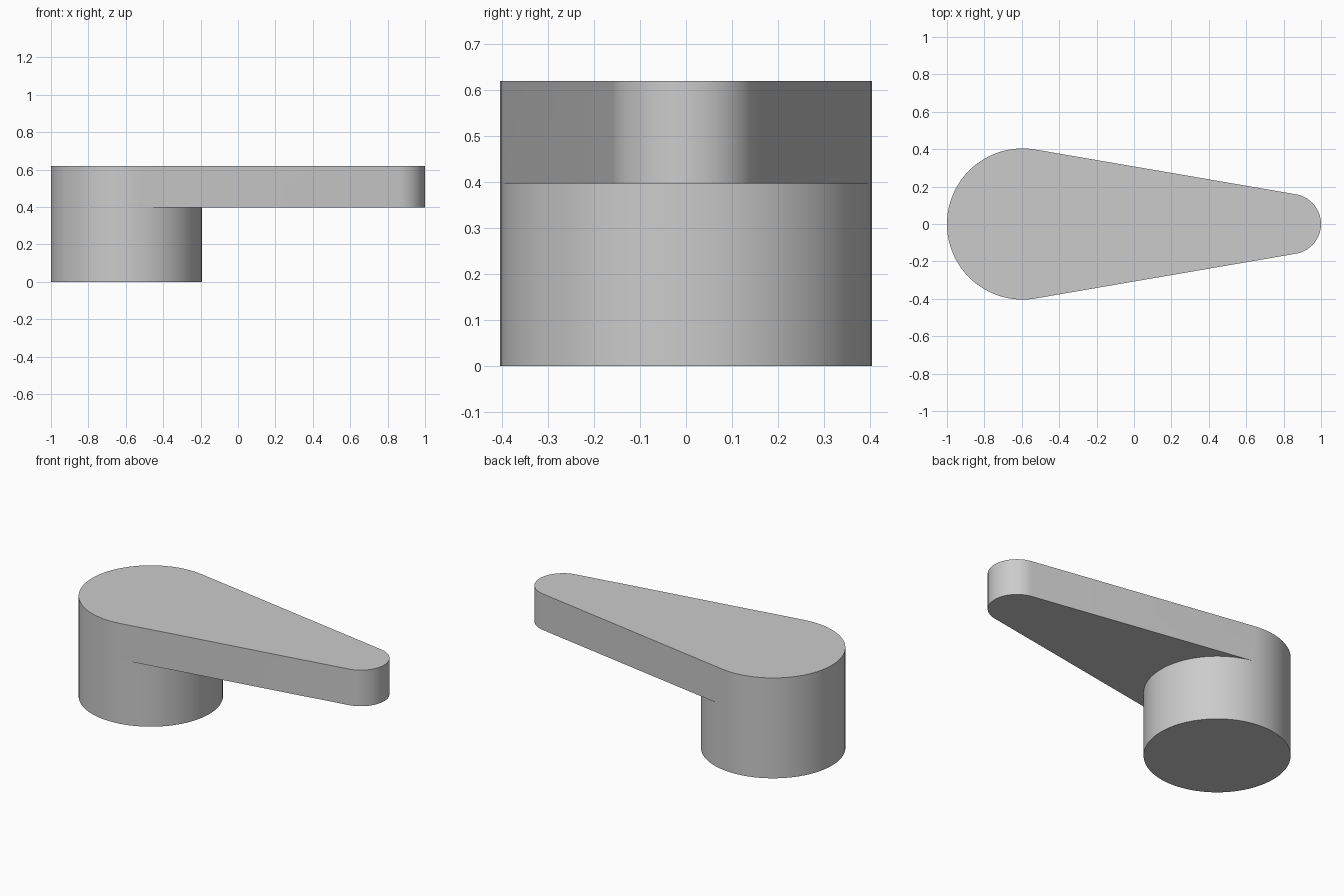
import bpy
import bmesh
from math import acos, cos, sin, pi, radians

if "Cube" in bpy.data.objects:
    bpy.data.objects.remove(bpy.data.objects["Cube"], do_unlink=True)

HUB_R, TIP_R = 0.404, 0.161
HUB_X, TIP_X = -1 + HUB_R, 1 - TIP_R
ARM_Z, TOP_Z = 0.397, 0.62
TANGENT = acos((HUB_R - TIP_R) / (TIP_X - HUB_X))   # where the straight flanks meet the arcs

grey = bpy.data.materials.new("light_grey")
grey.use_nodes = True
colour = (0.6, 0.6, 0.6, 1)
grey.diffuse_color = colour
grey.node_tree.nodes["Principled BSDF"].inputs["Base Color"].default_value = colour

bm = bmesh.new()


def arc(cx, r, start, end, steps):
    """Points along an arc, both ends included."""
    angles = [start + (end - start) * i / steps for i in range(steps + 1)]
    return [(cx + r * cos(a), r * sin(a)) for a in angles]


def ring(points, z):
    return [bm.verts.new((x, y, z)) for x, y in points]


def wall(low, high):
    """Quads between two closed rings."""
    for i in range(len(low)):
        j = (i + 1) % len(low)
        bm.faces.new((low[i], low[j], high[j], high[i]))


# Plan outlines, counter-clockwise
back = arc(HUB_X, HUB_R, TANGENT, 2 * pi - TANGENT, 48)
inner = arc(HUB_X, HUB_R, -TANGENT, TANGENT, 40)[1:-1]
tip = arc(TIP_X, TIP_R, -TANGENT, TANGENT, 32)

# Round hub below the arm
hub_low = ring(back + inner, 0)
back_mid, inner_mid = ring(back, ARM_Z), ring(inner, ARM_Z)
wall(hub_low, back_mid + inner_mid)
bm.faces.new(hub_low[::-1])

# Tapered arm, flush with the back of the hub
tip_mid = ring(tip, ARM_Z)
arm_top = ring(back + tip, TOP_Z)
wall(back_mid + tip_mid, arm_top)
bm.faces.new(arm_top)

# Underside of the arm, outside the hub
bm.faces.new([back_mid[0]] + tip_mid[::-1] + [back_mid[-1]] + inner_mid)

bmesh.ops.recalc_face_normals(bm, faces=bm.faces)
mesh = bpy.data.meshes.new("lever_handle")
bm.to_mesh(mesh)
bm.free()
mesh.materials.append(grey)

lever = bpy.data.objects.new("lever_handle", mesh)
bpy.context.collection.objects.link(lever)
bpy.ops.object.select_all(action="DESELECT")
lever.select_set(True)
bpy.context.view_layer.objects.active = lever
bpy.ops.object.shade_smooth_by_angle(angle=radians(30))
